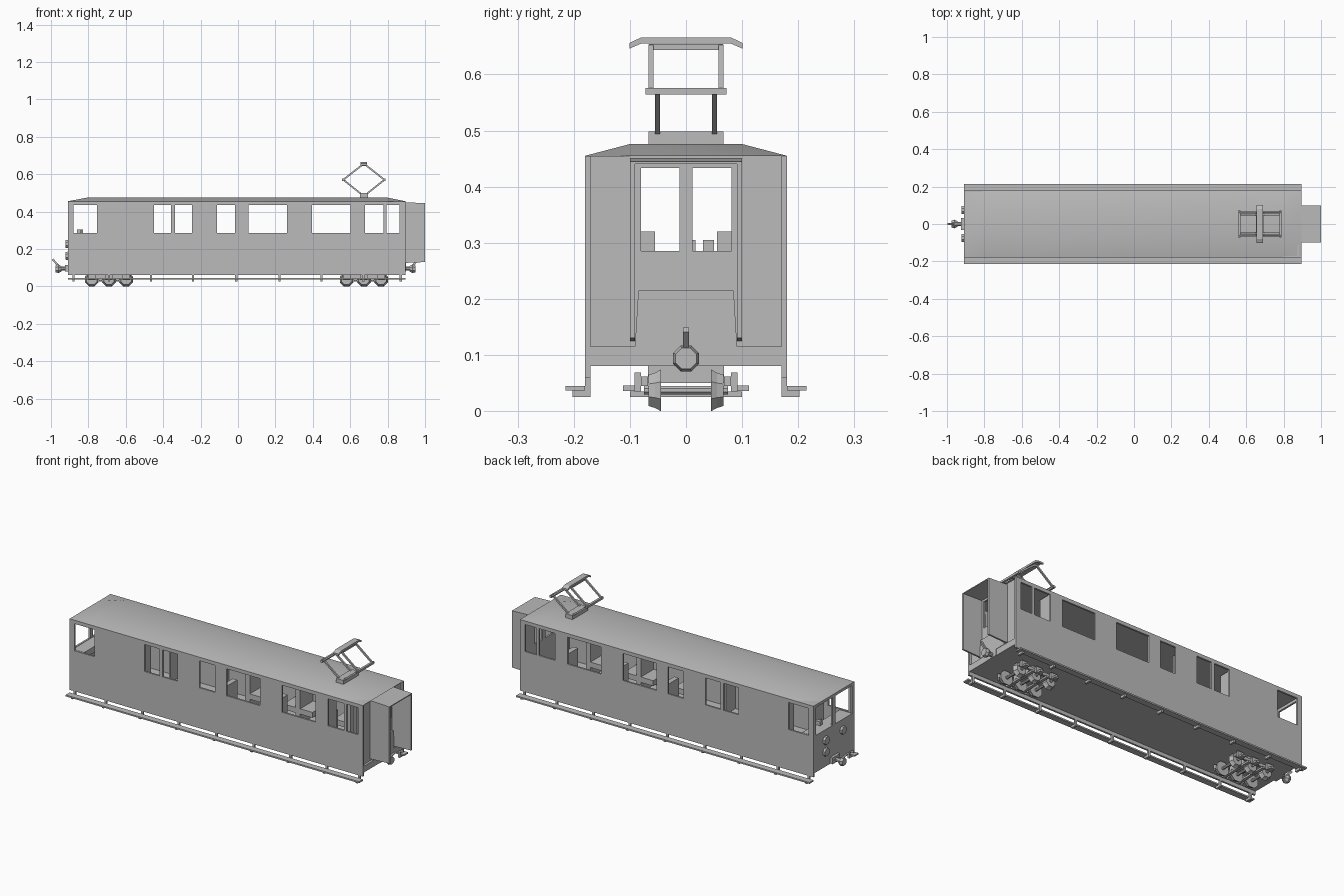
import bpy, bmesh, math
from mathutils import Vector, Matrix

if "Cube" in bpy.data.objects:
    bpy.data.objects.remove(bpy.data.objects["Cube"])

GREY = bpy.data.materials.new("plain_grey")
GREY.diffuse_color = (0.5, 0.5, 0.5, 1)
GREY.use_nodes = True
GREY.node_tree.nodes["Principled BSDF"].inputs["Base Color"].default_value = GREY.diffuse_color


def finish(name, bm, smooth=False):
    bmesh.ops.recalc_face_normals(bm, faces=bm.faces)
    me = bpy.data.meshes.new(name)
    bm.to_mesh(me)
    bm.free()
    me.materials.append(GREY)
    ob = bpy.data.objects.new(name, me)
    bpy.context.collection.objects.link(ob)
    if smooth:
        bpy.ops.object.select_all(action='DESELECT')
        ob.select_set(True)
        bpy.context.view_layer.objects.active = ob
        bpy.ops.object.shade_smooth_by_angle(angle=math.radians(30))
    return ob


def box(bm, x0, x1, y0, y1, z0, z1):
    m = Matrix.Translation(((x0 + x1) / 2, (y0 + y1) / 2, (z0 + z1) / 2))
    m = m @ Matrix.Diagonal((x1 - x0, y1 - y0, z1 - z0, 1))
    bmesh.ops.create_cube(bm, size=1, matrix=m)


def pair(bm, x0, x1, y0, y1, z0, z1):
    """Box on both sides of the centre line."""
    box(bm, x0, x1, y0, y1, z0, z1)
    box(bm, x0, x1, -y1, -y0, z0, z1)


def beam(bm, p, q, w):
    p, q = Vector(p), Vector(q)
    rot = (q - p).to_track_quat('Z', 'Y').to_matrix().to_4x4()
    m = Matrix.Translation((p + q) / 2) @ rot @ Matrix.Diagonal((w, w, (q - p).length, 1))
    bmesh.ops.create_cube(bm, size=1, matrix=m)


def drum(bm, p, q, r1, r2, n=8):
    p, q = Vector(p), Vector(q)
    rot = (q - p).to_track_quat('Z', 'Y').to_matrix().to_4x4()
    m = Matrix.Translation((p + q) / 2) @ rot @ Matrix.Rotation(math.pi / n, 4, 'Z')
    bmesh.ops.create_cone(bm, cap_ends=True, segments=n, radius1=r1, radius2=r2,
                          depth=(q - p).length, matrix=m)


def prism(bm, pts, shift):
    """Closed outline swept along a vector."""
    a = [bm.verts.new(p) for p in pts]
    b = [bm.verts.new(Vector(p) + Vector(shift)) for p in pts]
    bm.faces.new(a)
    bm.faces.new(b)
    for i in range(len(a)):
        j = (i + 1) % len(a)
        bm.faces.new((a[i], a[j], b[j], b[i]))


def wall(name, u0, u1, z0, z1, sill, head, holes, place, shift):
    """Thick panel with a row of window openings between sill and head."""
    bm = bmesh.new()
    us = sorted([u0, u1] + [u for h in holes for u in h])
    zs = [z0, sill, head, z1]
    grid = {(i, k): bm.verts.new(place(u, z)) for i, u in enumerate(us) for k, z in enumerate(zs)}
    for i in range(len(us) - 1):
        for k in range(3):
            if k == 1 and i % 2 == 1:
                continue
            bm.faces.new((grid[i, k], grid[i + 1, k], grid[i + 1, k + 1], grid[i, k + 1]))
    ret = bmesh.ops.extrude_face_region(bm, geom=bm.faces[:], use_keep_orig=True)
    verts = [v for v in ret["geom"] if isinstance(v, bmesh.types.BMVert)]
    bmesh.ops.translate(bm, verts=verts, vec=shift)
    bmesh.ops.dissolve_limit(bm, angle_limit=0.01, verts=bm.verts[:], edges=bm.edges[:])
    finish(name, bm)


X0, X1, W, EAVE, TOP = -0.91, 0.895, 0.18, 0.455, 0.476

# Body walls with window openings
windows = [(-0.88, -0.755), (-0.45, -0.358), (-0.337, -0.246), (-0.112, -0.016),
           (0.056, 0.262), (0.396, 0.602), (0.679, 0.778), (0.794, 0.864)]
for s, side in ((-1, "front"), (1, "back")):
    wall(side + "_side_wall", X0, X1, 0.06, EAVE, 0.285, 0.435, windows,
         lambda u, z: (u, s * W, z), (0, -s * 0.01, 0))
wall("cab_end_wall", -0.17, 0.17, 0.08, EAVE, 0.285, 0.44, [(-0.16, -0.012), (0.012, 0.16)],
     lambda u, z: (X0, u, z), (0.01, 0, 0))
wall("gangway_end_wall", -0.17, 0.17, 0.08, EAVE, 0.285, 0.433, [(-0.08, -0.012), (0.012, 0.081)],
     lambda u, z: (X1 - 0.012, u, z), (-0.01, 0, 0))

# Roof, sloping down to both sides and both ends
bm = bmesh.new()
rows = []
for x, h in ((X0, 0), (-0.8, 1), (0.79, 1), (X1, 0)):
    rows.append([bm.verts.new((x, y, EAVE + h * e)) for y, e in
                 ((-W, 0), (-0.1, TOP - EAVE), (0.1, TOP - EAVE), (W, 0))])
for a, b in zip(rows, rows[1:]):
    for i in range(3):
        bm.faces.new((a[i], a[i + 1], b[i + 1], b[i]))
    bm.faces.new((a[0], b[0], b[3], a[3]))
bmesh.ops.remove_doubles(bm, verts=bm.verts, dist=0.0001)
finish("roof", bm, True)

# Floor and end beam
bm = bmesh.new()
box(bm, X0 + 0.01, X1 - 0.022, -0.17, 0.17, 0.08, 0.115)
box(bm, X1 - 0.022, X1, -0.17, 0.17, 0.08, 0.115)
finish("floor", bm)

# Gangway hood, open at the bottom and the outer end
bm = bmesh.new()
for y in (-0.1, 0.091):
    prism(bm, [(X1 - 0.015, y, 0.125), (1, y, 0.13), (1, y, 0.445), (X1 - 0.015, y, 0.45)],
          (0, 0.009, 0))
prism(bm, [(X1 - 0.015, -0.1, 0.45), (1, -0.1, 0.445), (1, -0.1, 0.452 - 0.012),
           (X1 - 0.015, -0.1, 0.444)], (0, 0.2, 0))
finish("gangway_hood", bm)
bm = bmesh.new()
prism(bm, [(X1 - 0.01, -0.091, 0.115), (X1 - 0.01, 0.091, 0.115), (X1 - 0.01, 0.085, 0.215),
           (X1 - 0.01, -0.085, 0.215)], (0.012, 0, 0))
finish("gangway_bridge_plate", bm)

# Seats, standing between the windows, and partitions with a centre passage
bm = bmesh.new()
for x, facing in ((0.02, (1,)), (0.33, (-1, 1)), (0.64, (-1,))):
    pair(bm, x - 0.014, x + 0.014, 0.055, 0.168, 0.115, 0.32)
    for f in facing:
        a, b = sorted((x + f * 0.014, x + f * 0.09))
        pair(bm, a, b, 0.055, 0.168, 0.17, 0.2)
finish("seats", bm)
bm = bmesh.new()
for x in (-0.72, -0.48, -0.18, 0.66):
    pair(bm, x - 0.005, x + 0.005, 0.085, 0.17, 0.115, 0.45)
finish("partitions", bm)

# Driver's desk
bm = bmesh.new()
box(bm, X0 + 0.01, -0.83, -0.165, 0.165, 0.25, 0.283)
box(bm, -0.86, -0.83, 0.03, 0.05, 0.283, 0.305)
box(bm, -0.845, -0.838, 0.012, 0.017, 0.283, 0.305)
finish("driver_desk", bm)

# End lamps
bm = bmesh.new()
for y, z in ((0.075, 0.227), (0.075, 0.163), (-0.075, 0.227)):
    drum(bm, (X0, y, z), (X0 - 0.012, y, z), 0.024, 0.022)
finish("end_lamps", bm)

# Couplers with release levers
for end, x, s in (("cab", X0, -1), ("gangway", X1 - 0.012, 1)):
    bm = bmesh.new()
    a, b = sorted((x, x + s * 0.014))
    box(bm, a, b, -0.033, 0.033, 0.08, 0.115)
    drum(bm, (x, 0, 0.096), (x + s * 0.045, 0, 0.096), 0.011, 0.011)
    drum(bm, (x + s * 0.035, 0, 0.094), (x + s * 0.05, 0, 0.094), 0.016, 0.025)
    drum(bm, (x + s * 0.05, 0, 0.094), (x + s * 0.065, 0, 0.094), 0.025, 0.02)
    beam(bm, (x + s * 0.045, 0, 0.105), (x + s * 0.082, 0, 0.145), 0.011)
    finish(end + "_coupler", bm)

# Running boards and their brackets
bm = bmesh.new()
pair(bm, X0, X1, 0.18, 0.215, 0.037, 0.045)
finish("running_boards", bm)
bm = bmesh.new()
for x in (-0.88, -0.69, -0.465, -0.24, -0.01, 0.222, 0.447, 0.67, 0.87):
    pair(bm, x - 0.006, x + 0.006, 0.17, 0.18, 0.025, 0.082)
    pair(bm, x - 0.006, x + 0.006, 0.18, 0.202, 0.025, 0.037)
finish("board_brackets", bm)

# Bogies with three axles each
for label, cx in (("cab", -0.69), ("gangway", 0.673)):
    bm = bmesh.new()
    pair(bm, cx - 0.115, cx + 0.115, 0.068, 0.08, 0.045, 0.062)
    box(bm, cx - 0.03, cx + 0.03, -0.068, 0.068, 0.05, 0.08)
    for dx in (-0.045, 0.045):
        box(bm, cx + dx - 0.008, cx + dx + 0.008, -0.1, 0.1, 0.025, 0.035)
    for dx in (-0.092, 0, 0.092):
        pair(bm, cx + dx - 0.02, cx + dx + 0.02, 0.08, 0.092, 0.035, 0.069)
        pair(bm, cx + dx - 0.012, cx + dx + 0.012, 0.092, 0.112, 0.036, 0.046)
    finish(label + "_bogie_frame", bm)
    bm = bmesh.new()
    for dx in (-0.092, 0, 0.092):
        x = cx + dx
        drum(bm, (x, -0.075, 0.037), (x, 0.075, 0.037), 0.008, 0.008)
        for s in (-1, 1):
            drum(bm, (x, s * 0.045, 0.037), (x, s * 0.055, 0.037), 0.04, 0.034)
            drum(bm, (x, s * 0.055, 0.037), (x, s * 0.067, 0.037), 0.034, 0.03)
    finish(label + "_wheelsets", bm)

# Pantograph: base, diamond arms, cross bars and collector head
PX = 0.673
bm = bmesh.new()
box(bm, PX - 0.022, PX + 0.022, -0.067, 0.067, 0.472, 0.498)
finish("pantograph_base", bm)
bm = bmesh.new()
for s in (-1, 1):
    kx = PX + s * 0.11
    for y in (-1, 1):
        beam(bm, (PX + s * 0.012, y * 0.051, 0.492), (kx, y * 0.051, 0.57), 0.009)
        beam(bm, (kx, y * 0.062, 0.57), (PX + s * 0.008, y * 0.062, 0.65), 0.009)
    box(bm, kx - 0.006, kx + 0.006, -0.072, 0.072, 0.564, 0.576)
box(bm, PX - 0.012, PX + 0.012, -0.066, 0.066, 0.644, 0.654)
finish("pantograph_arms", bm)
bm = bmesh.new()
prism(bm, [(PX - 0.017, y, z) for y, z in
           ((-0.101, 0.646), (-0.08, 0.655), (0.08, 0.655), (0.101, 0.646),
            (0.101, 0.656), (0.08, 0.666), (-0.08, 0.666), (-0.101, 0.656))], (0.034, 0, 0))
finish("collector_head", bm)
